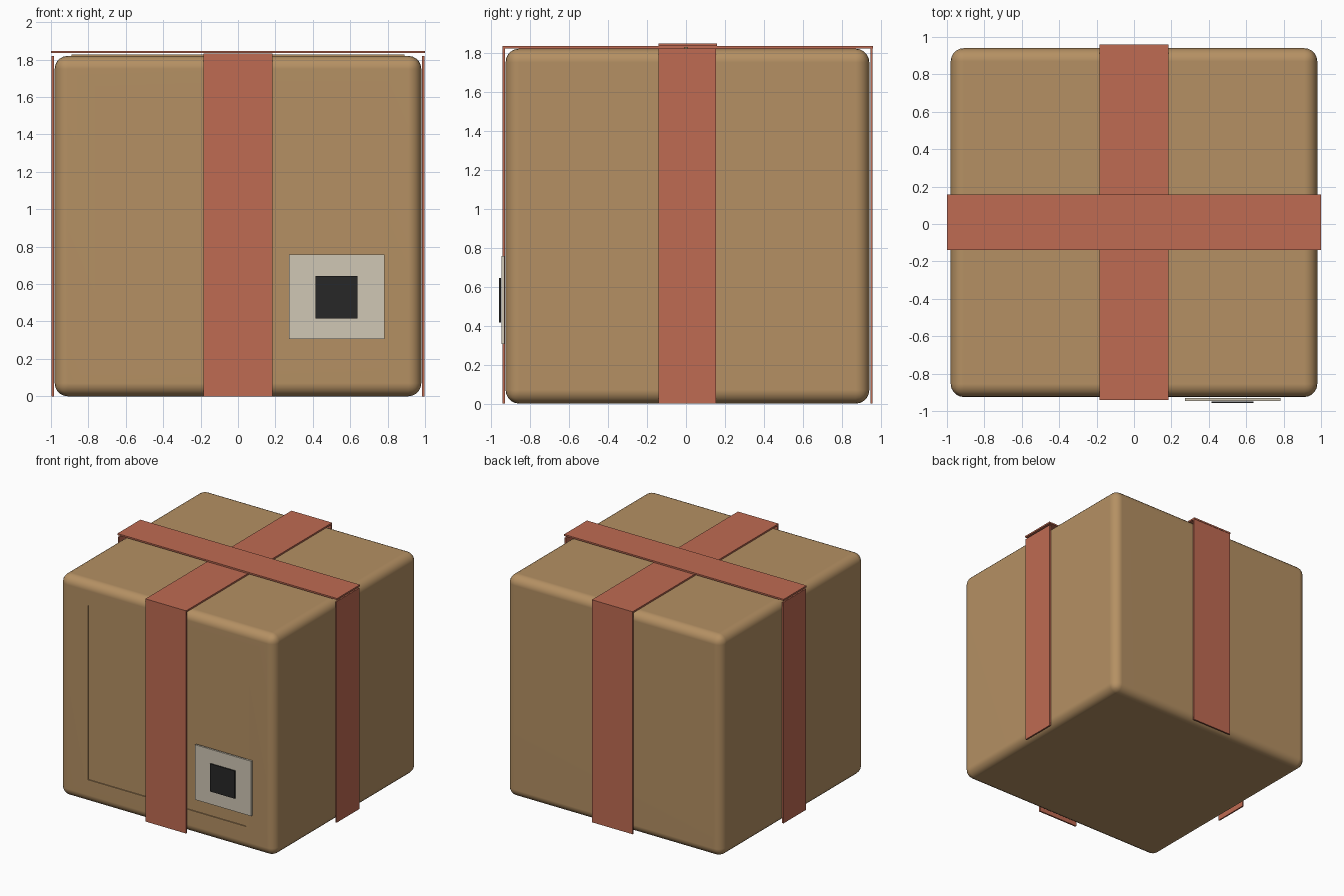
import bpy, bmesh
from mathutils import Vector

if "Cube" in bpy.data.objects:
    bpy.data.objects.remove(bpy.data.objects["Cube"])


def material(name, rgb):
    m = bpy.data.materials.new(name)
    m.diffuse_color = (*rgb, 1)
    m.use_nodes = True
    m.node_tree.nodes["Principled BSDF"].inputs["Base Color"].default_value = m.diffuse_color
    return m


CARD = material("cardboard", (0.46, 0.28, 0.125))
TAPE = material("tape", (0.52, 0.145, 0.085))
PAPER = material("paper", (0.63, 0.57, 0.46))
INK = material("ink", (0.02, 0.02, 0.02))


def box_bmesh(lo, hi):
    lo, hi = Vector(lo), Vector(hi)
    bm = bmesh.new()
    bmesh.ops.create_cube(bm, size=1)
    for v in bm.verts:
        v.co = (lo + hi) / 2 + v.co * (hi - lo)
    return bm


def finish(bm, name, mat):
    me = bpy.data.meshes.new(name)
    bm.to_mesh(me)
    bm.free()
    me.materials.append(mat)
    ob = bpy.data.objects.new(name, me)
    bpy.context.collection.objects.link(ob)
    return ob


def box(name, mat, lo, hi):
    return finish(box_bmesh(lo, hi), name, mat)


# Carton body with rounded edges
bm = box_bmesh((-0.98, -0.925, 0), (0.98, 0.94, 1.82))
bmesh.ops.bevel(bm, geom=bm.edges[:], offset=0.07, segments=5, profile=0.5,
                affect='EDGES')

# Shallow recessed panel in the front face
front = max((f for f in bm.faces if f.normal.y < -0.99), key=lambda f: f.calc_area())
bmesh.ops.inset_individual(bm, faces=[front], thickness=0.12)
mid = front.calc_center_median()
for v in front.verts:
    v.co.x = 0.72 if v.co.x > mid.x else -0.72
    v.co.z = 1.63 if v.co.z > mid.z else 0.195
floor = bmesh.ops.extrude_discrete_faces(bm, faces=[front])["faces"][0]
bmesh.ops.translate(bm, verts=floor.verts[:], vec=(0, 0.008, 0))
body = finish(bm, "carton_body", CARD)
bpy.context.view_layer.objects.active = body
body.select_set(True)
bpy.ops.object.shade_smooth_by_angle()
wn = body.modifiers.new("flat_faces", 'WEIGHTED_NORMAL')
wn.keep_sharp = True

# Lid seam hidden under the tape
box("lid_seam", CARD, (-0.89, -0.01, 1.81), (0.89, 0.01, 1.828))

# Tape running front to back
box("front_tape", TAPE, (-0.185, -0.94, 0), (0.185, -0.927, 1.82))
box("back_tape", TAPE, (-0.185, 0.945, 0), (0.185, 0.957, 1.82))
box("top_tape_lengthwise", TAPE, (-0.185, -0.94, 1.82), (0.185, 0.96, 1.833))

# Tape running side to side
for side, x in (("left", -0.99), ("right", 0.99)):
    box(side + "_tape", TAPE, (x - 0.006, -0.14, 0), (x + 0.006, 0.155, 1.82))
box("top_tape_crosswise", TAPE, (-1, -0.14, 1.834), (1, 0.158, 1.847))

# Shipping label with dark square
box("label", PAPER, (0.273, -0.947, 0.305), (0.782, -0.931, 0.757))
box("label_square", INK, (0.415, -0.958, 0.415), (0.64, -0.948, 0.643))
